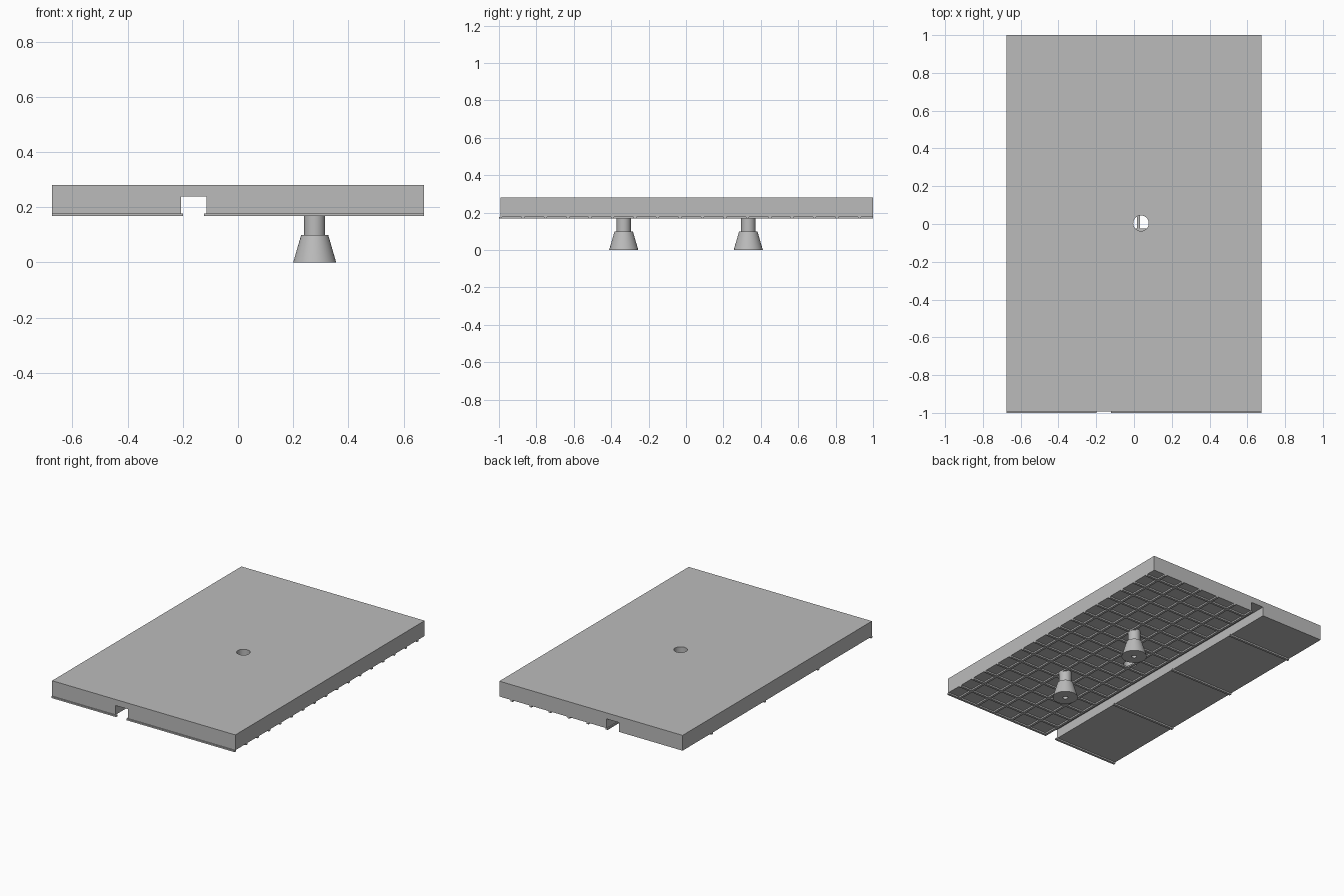
import bpy, math

old = bpy.data.objects.get("Cube")
if old:
    bpy.data.objects.remove(old, do_unlink=True)

grey = bpy.data.materials.new("mid grey")
grey.use_nodes = True
colour = (0.5, 0.5, 0.5, 1)
grey.diffuse_color = colour
grey.node_tree.nodes["Principled BSDF"].inputs["Base Color"].default_value = colour


def mesh_object(name, verts, faces):
    mesh = bpy.data.meshes.new(name)
    mesh.from_pydata(verts, [], faces)
    mesh.materials.append(grey)
    obj = bpy.data.objects.new(name, mesh)
    bpy.context.collection.objects.link(obj)
    return obj


def box(name, x0, x1, y0, y1, z0, z1):
    verts = [(x, y, z) for x in (x0, x1) for y in (y0, y1) for z in (z0, z1)]
    faces = [(0, 1, 3, 2), (4, 6, 7, 5), (0, 4, 5, 1),
             (2, 3, 7, 6), (0, 2, 6, 4), (1, 5, 7, 3)]
    return mesh_object(name, verts, faces)


def lathe(name, profile, x, y, sides=48):
    """Spin a (radius, height) profile about z; both ends are capped."""
    verts, faces, n = [], [], len(profile)
    for i in range(sides):
        a = 2 * math.pi * i / sides
        verts += [(x + r * math.cos(a), y + r * math.sin(a), z) for r, z in profile]
    for i in range(sides):
        j = (i + 1) % sides
        faces += [(i * n + k, j * n + k, j * n + k + 1, i * n + k + 1) for k in range(n - 1)]
    faces.append([i * n for i in reversed(range(sides))])
    faces.append([i * n + n - 1 for i in range(sides)])
    return mesh_object(name, verts, faces)


def smooth(obj):
    bpy.ops.object.select_all(action='DESELECT')
    obj.select_set(True)
    bpy.context.view_layer.objects.active = obj
    bpy.ops.object.shade_smooth_by_angle(angle=math.radians(30))


LOW, BASE, TOP = 0.168, 0.178, 0.28
HALF_X, FRONT, BACK = 0.675, -0.992, 1.0
SLOT_L, SLOT_R, SLOT_TOP = -0.207, -0.115, 0.24

# Plate: channel-shaped section extruded from front to back
section = [(-HALF_X, BASE), (SLOT_L, BASE), (SLOT_L, SLOT_TOP), (SLOT_R, SLOT_TOP),
           (SLOT_R, BASE), (HALF_X, BASE), (HALF_X, TOP), (-HALF_X, TOP)]
n = len(section)
verts = [(x, y, z) for y in (FRONT, BACK) for x, z in section]
faces = [list(range(n)), list(reversed(range(n, 2 * n)))]
faces += [(i, i + n, (i + 1) % n + n, (i + 1) % n) for i in range(n)]
plate = mesh_object("plate", verts, faces)

# Round hole through the plate
cutter = lathe("hole_cutter", [(0.041, 0.1), (0.041, 0.4)], 0.037, 0.004)
cutter.hide_render = True
cutter.hide_set(True)
hole = plate.modifiers.new("centre_hole", 'BOOLEAN')
hole.operation = 'DIFFERENCE'
hole.object = cutter
hole.solver = 'EXACT'

# Fine grid of ribs under the wide side
W = 0.008
for i in range(17):
    y = FRONT + 0.12 * i
    box(f"cross_rib_{i + 1}", SLOT_R - W, HALF_X, y - W, y + W, LOW, BASE)
for i in range(6):
    x = 0.585 - 0.14 * i
    box(f"long_rib_{i + 1}", x - W, x + W, FRONT - W, BACK, LOW, BASE)

# Sparse ribs under the narrow side
for i in range(4):
    y = FRONT + 0.56 * i
    box(f"narrow_side_rib_{i + 1}", -HALF_X, SLOT_L + W, y - W, y + W, LOW, BASE)

# Flared feet with a blind socket in the base
foot = [(0.016, 0.06), (0.016, 0.0), (0.078, 0.0), (0.049, 0.1), (0.038, 0.1), (0.038, BASE)]
for name, y in (("front_foot", -0.333), ("back_foot", 0.333)):
    smooth(lathe(name, foot, 0.278, y))
